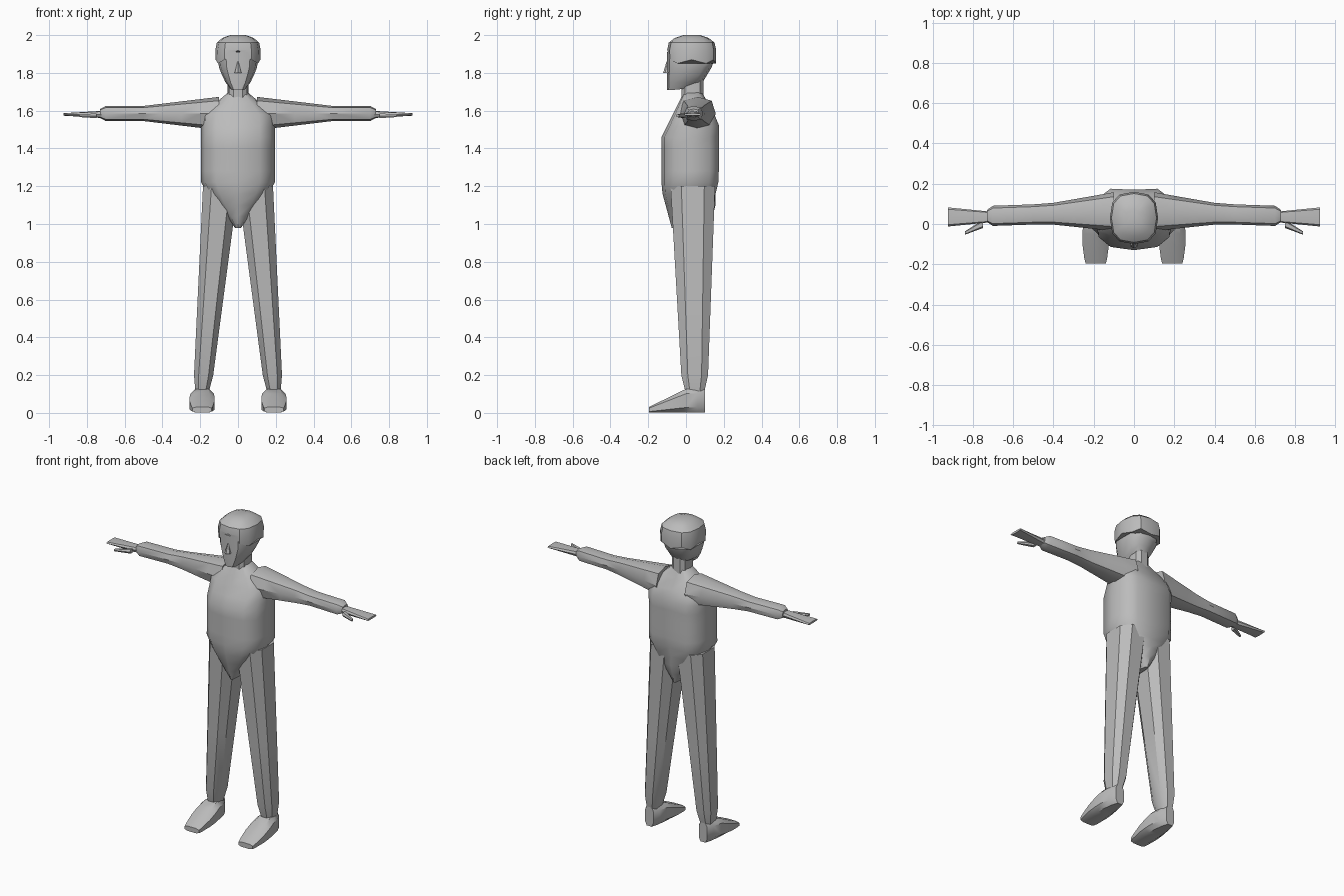
import bpy
import bmesh
from math import cos, sin, pi, radians, sqrt

if "Cube" in bpy.data.objects:
    bpy.data.objects.remove(bpy.data.objects["Cube"])

colour = (.5, .5, .5, 1)
grey = bpy.data.materials.new("plain grey")
grey.use_nodes = True
grey.diffuse_color = colour
grey.node_tree.nodes["Principled BSDF"].inputs["Base Color"].default_value = colour


def power(value, exponent):
    """Signed power, used to square off a circle."""
    return abs(value) ** exponent * (1 if value >= 0 else -1)


def keep(ring, corner, point):
    return point


def loft(name, stations, section, axis="z", sides=8, square=.75, turn=0, side=1, adjust=keep, crease=35):
    """Skin rounded sections along an axis.
    section(position) gives centre and half size on each of the other two axes."""
    bm = bmesh.new()
    rings = []
    for index, position in enumerate(stations):
        centre_a, half_a, centre_b, half_b = section(position)
        ring = []
        for corner in range(sides):
            angle = 2 * pi * (corner + turn) / sides
            a = centre_a + half_a * power(round(cos(angle), 5), square)
            b = centre_b + half_b * power(round(sin(angle), 5), square)
            point = {"x": (position, a, b), "y": (a, position, b), "z": (a, b, position)}[axis]
            x, y, z = adjust(index, corner, point)
            ring.append(bm.verts.new((x * side, y, z)))
        rings.append(ring)
    for lower, upper in zip(rings, rings[1:]):
        for corner in range(sides):
            following = (corner + 1) % sides
            bm.faces.new((lower[corner], lower[following], upper[following], upper[corner]))
    bm.faces.new(rings[0])
    bm.faces.new(rings[-1])
    bmesh.ops.recalc_face_normals(bm, faces=bm.faces)
    mesh = bpy.data.meshes.new(name)
    bm.to_mesh(mesh)
    bm.free()
    mesh.materials.append(grey)
    part = bpy.data.objects.new(name, mesh)
    bpy.context.collection.objects.link(part)
    bpy.ops.object.select_all(action="DESELECT")
    part.select_set(True)
    bpy.context.view_layer.objects.active = part
    bpy.ops.object.shade_smooth_by_angle(angle=radians(crease))


# Torso: straight sides, tapering to the crotch below and the collar above
def torso_section(z):
    width = min(.195, .8 * (z - .96), 1.2 * (1.74 - z))
    front = -min(.13, .27 * (z - .7), .5 * (1.72 - z))
    back = min(.19, .26 * (z - .5), .65 * (1.83 - z))
    return 0, width, (front + back) / 2, (back - front) / 2


def spine_groove(ring, corner, point):
    x, y, z = point
    return (x, y - .02, z) if corner == 3 and 1.1 < z < 1.65 else point


loft("torso", [.98 + .06 * step for step in range(13)], torso_section,
     sides=12, adjust=spine_groove, crease=45)


# Neck and head, with the jaw rising toward the back
def head_section(z):
    width = min(.105, .27 * sqrt(z - 1.69))
    front = -.1
    back = min(.15, .07 + .6 * (z - 1.72))
    return 0, width, (front + back) / 2, (back - front) / 2


def jaw_line(ring, corner, point):
    x, y, z = point
    return (x, y, z + .4 * max(0, y + .03)) if ring == 0 else point


loft("neck", [1.62, 1.8], lambda z: (0, .055, .035, .06), sides=10)
loft("head", [1.71 + .04 * step for step in range(6)], head_section, sides=12, adjust=jaw_line)


# Nose: a small wedge widening toward its tip
def nose_section(z):
    half = .3 * (1.87 - z)
    return 0, half, -.09 - half / 2, .01 + half / 2


loft("nose", [1.8, 1.86], nose_section, sides=6, square=1, turn=.5)


# Hair: a domed cap with a jagged edge, swept up over the brow
def hair_section(z):
    scale = sqrt(1 - ((z - 1.9) / .1) ** 4)
    return 0, .12 * scale, .03, .13 * scale


def jagged_edge(ring, corner, point):
    x, y, z = point
    lift = .06 if corner == 9 else .01 * (-1) ** corner
    return (x, y, z + lift) if ring == 0 else point


loft("hair", [1.86, 1.92, 1.96, 1.985, 2], lambda z: hair_section(min(z, 1.997)),
     sides=12, adjust=jagged_edge)


# Sleeve narrows to a cuff, then closes on the wrist
def arm_section(x):
    cuff = .6 if x > .7 else 1
    return .065 - .035 * x, cuff * max(.05, .11 - .14 * x), 1.585, cuff * max(.04, .1 - .12 * x)


# Hand widens and thins toward the fingertips
def hand_section(x):
    reach = x - .7
    return .035, .025 + .1 * reach, 1.58, .02 - .06 * reach


def thumb_section(x):
    reach = x - .75
    return -.5 * reach, .02 - .13 * reach, 1.573, .014 - .07 * reach


# Trouser leg splays outward and tapers, pinched at the ankle
def leg_section(z):
    pinch = .75 if z < .2 else 1
    return .2 - .09 * z, pinch * (.045 + .045 * z), .048 - .01 * z, pinch * (.065 + .05 * z)


# Shoe: flat sole, rounded outline, rising from toe to ankle
def shoe_section(y):
    height = min(.13, .13 + .5 * y)
    return .19, .07 * sqrt(1 - ((y + .07) / .19) ** 2), height / 2, height / 2


for label, side in (("left", 1), ("right", -1)):
    loft(label + "_arm", [.1, .2, .3, .4, .5, .7, .73], arm_section, axis="x", side=side)
    loft(label + "_hand", [.7, .8, .923], hand_section, axis="x", square=.6, side=side)
    loft(label + "_thumb", [.75, .78, .84], thumb_section, axis="x", sides=6, side=side)
    loft(label + "_leg", [.11, .2, .6, 1.2], leg_section, turn=.5, side=side)
    loft(label + "_shoe", [-.195, -.17, -.1, -.05, 0, .06, .1], shoe_section,
         axis="y", square=.6, turn=.5, side=side)
